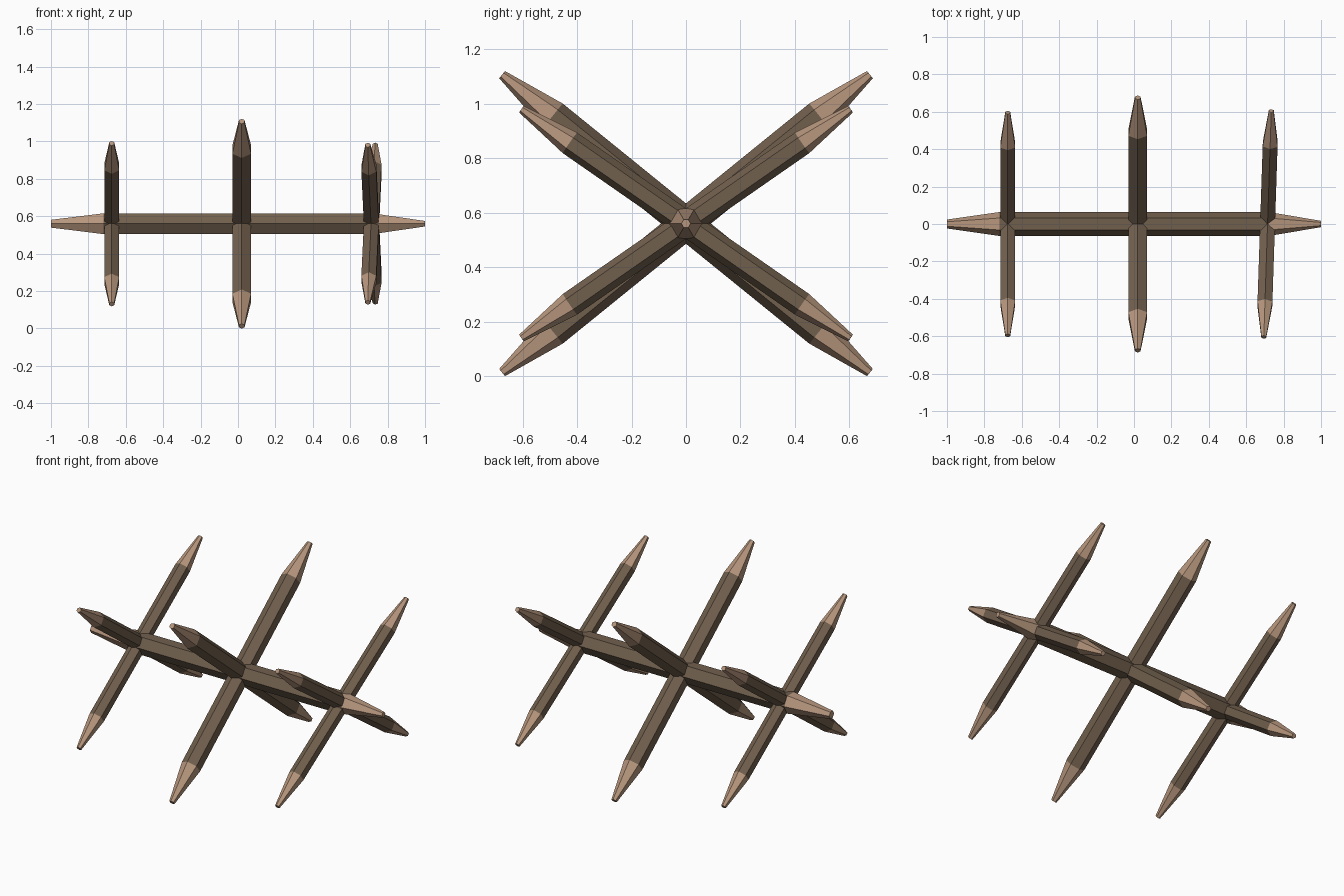
import bpy, bmesh, math
from mathutils import Vector

if "Cube" in bpy.data.objects:
    bpy.data.objects.remove(bpy.data.objects["Cube"])


def material(name, rgb):
    m = bpy.data.materials.new(name)
    m.diffuse_color = (*rgb, 1.0)
    m.use_nodes = True
    m.node_tree.nodes["Principled BSDF"].inputs["Base Color"].default_value = m.diffuse_color
    return m


bark = material("dark_bark", (0.165, 0.115, 0.075))
cut_wood = material("cut_wood", (0.47, 0.305, 0.205))
CENTRE_Z = 0.56


def sharpened_pole(name, centre, axis, corner, rings):
    """Six-sided pole; rings are (distance along axis, radius), ends pointed.
    corner is the direction in which one hexagon corner points."""
    axis, corner = axis.normalized(), corner.normalized()
    side = axis.cross(corner)
    bm = bmesh.new()
    loops = []
    for dist, r in rings:
        loops.append([bm.verts.new(centre + axis * dist
                      + corner * (r * math.cos(i * math.pi / 3))
                      + side * (r * math.sin(i * math.pi / 3))) for i in range(6)])
    for k in range(len(loops) - 1):
        for i in range(6):
            j = (i + 1) % 6
            f = bm.faces.new((loops[k][i], loops[k][j], loops[k + 1][j], loops[k + 1][i]))
            f.material_index = 0 if k == 1 else 1   # only the middle span keeps its bark
    for end in (loops[0][::-1], loops[-1]):
        bm.faces.new(end).material_index = 1
    bmesh.ops.recalc_face_normals(bm, faces=bm.faces)
    me = bpy.data.meshes.new(name)
    bm.to_mesh(me)
    bm.free()
    me.materials.append(bark)
    me.materials.append(cut_wood)
    bpy.context.collection.objects.link(bpy.data.objects.new(name, me))


# Horizontal beam
sharpened_pole("beam", Vector((0, 0, CENTRE_Z)), Vector((1, 0, 0)), Vector((0, 1, 0)),
               [(-1, 0.024), (-0.72, 0.064), (0.72, 0.064), (1, 0.017)])

# Crossed stakes: name, x, slope, yaw, half length, shoulder distance, radius, tip radius
crosses = [
    ("left", -0.675, 35.8, 0.0, 0.735, 0.52, 0.046, 0.015),
    ("middle", 0.02, 39.0, 0.0, 0.870, 0.63, 0.0577, 0.017),
    ("right", 0.714, 34.8, 1.9, 0.737, 0.52, 0.046, 0.015),
]
for label, x, slope, yaw, half, shoulder, r, tip in crosses:
    a, w = math.radians(slope), math.radians(yaw)
    flat = Vector((math.sin(w), math.cos(w), 0))
    up = Vector((0, 0, 1))
    for s, lean in ((1, "rising"), (-1, "falling")):
        axis = flat * math.cos(a) + up * (s * math.sin(a))
        corner = up * math.cos(a) - flat * (s * math.sin(a))
        sharpened_pole(f"{label}_stake_{lean}", Vector((x, 0, CENTRE_Z)), axis, corner,
                       [(-half, tip), (-shoulder, r), (shoulder, r), (half, tip)])
